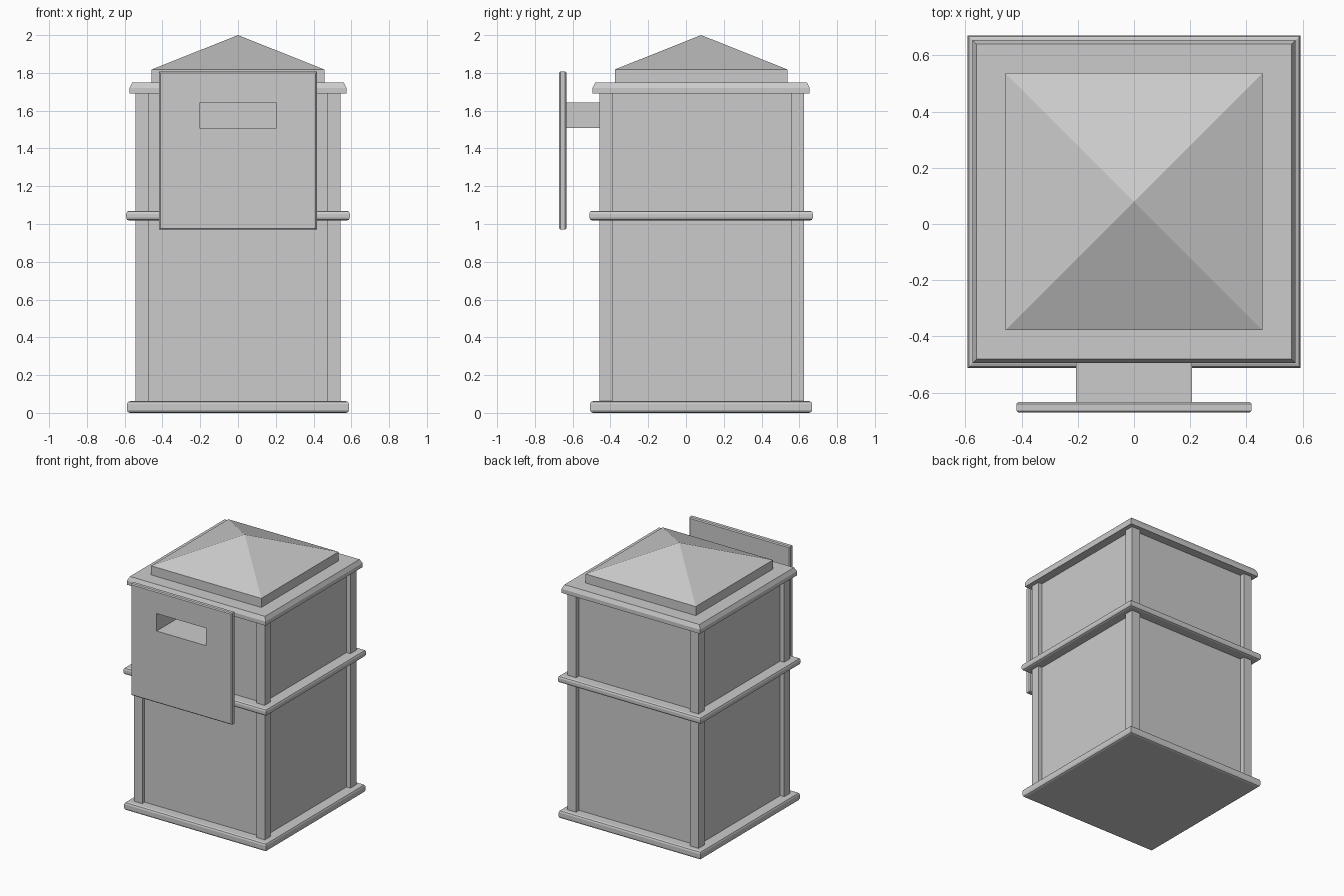
import bpy, bmesh

if "Cube" in bpy.data.objects:
    bpy.data.objects.remove(bpy.data.objects["Cube"])

CY = 0.08  # centre of the body in y; the plate sticks out to the front


def loft(name, rings, cap=True):
    """Join a row of four-cornered rings into one flat-faced object."""
    bm = bmesh.new()
    rows = [[bm.verts.new(p) for p in ring] for ring in rings]
    for a, b in zip(rows, rows[1:]):
        for i in range(4):
            j = (i + 1) % 4
            bm.faces.new((a[i], a[j], b[j], b[i]))
    if cap:
        bm.faces.new(rows[0])
        bm.faces.new(rows[-1])
    bmesh.ops.remove_doubles(bm, verts=bm.verts, dist=0.0004)
    bmesh.ops.recalc_face_normals(bm, faces=bm.faces)
    mesh = bpy.data.meshes.new(name)
    bm.to_mesh(mesh)
    bm.free()
    obj = bpy.data.objects.new(name, mesh)
    bpy.context.collection.objects.link(obj)
    return obj


def square_stack(name, levels, x=0, y=CY):
    """Square tiers given as (half width, height)."""
    return loft(name, [[(x - h, y - h, z), (x + h, y - h, z),
                        (x + h, y + h, z), (x - h, y + h, z)] for h, z in levels])


def rounded_band(name, half, z0, z1, r=0.016):
    """Square moulding with rounded upper and lower edges."""
    k = r * 0.3
    square_stack(name, [(half - r, z0), (half - k, z0 + k), (half, z0 + r),
                        (half, z1 - r), (half - k, z1 - k), (half - r, z1)])


# Recessed panels of the body
square_stack("body_panels", [(0.51, 0.04), (0.51, 1.70)])

# Corner posts
for side, sx in (("left", -1), ("right", 1)):
    for end, sy in (("front", -1), ("back", 1)):
        square_stack(f"{end}_{side}_post", [(0.035, 0.04), (0.035, 1.70)],
                     sx * 0.508, CY + 0.004 + sy * 0.507)

# Base and middle mouldings
rounded_band("base_moulding", 0.588, 0.0, 0.062)
rounded_band("middle_moulding", 0.592, 1.018, 1.07)

# Lid with chamfered upper edge
square_stack("lid", [(0.575, 1.69), (0.575, 1.72), (0.56, 1.75)])

# Pyramid roof
square_stack("roof", [(0.457, 1.74), (0.457, 1.818), (0.0, 2.0)])


# Front plate with an open slot that leads back to the body
def upright(hx, z0, z1, y, inset=0):
    hx, z0, z1 = hx - inset, z0 + inset, z1 - inset
    return [(-hx, y, z0), (hx, y, z0), (hx, y, z1), (-hx, y, z1)]


slot = (0.207, 1.507, 1.642)
plate = (0.418, 0.97, 1.807)
front, back, wall = -0.672, -0.633, CY - 0.51
loft("slotted_front_plate", [
    upright(*slot, wall),
    upright(*slot, back),
    upright(*plate, back, 0.007),
    upright(*plate, back - 0.007),
    upright(*plate, front + 0.007),
    upright(*plate, front, 0.007),
    upright(*slot, front, 0.002),
    upright(*slot, wall, 0.002),
], cap=False)
